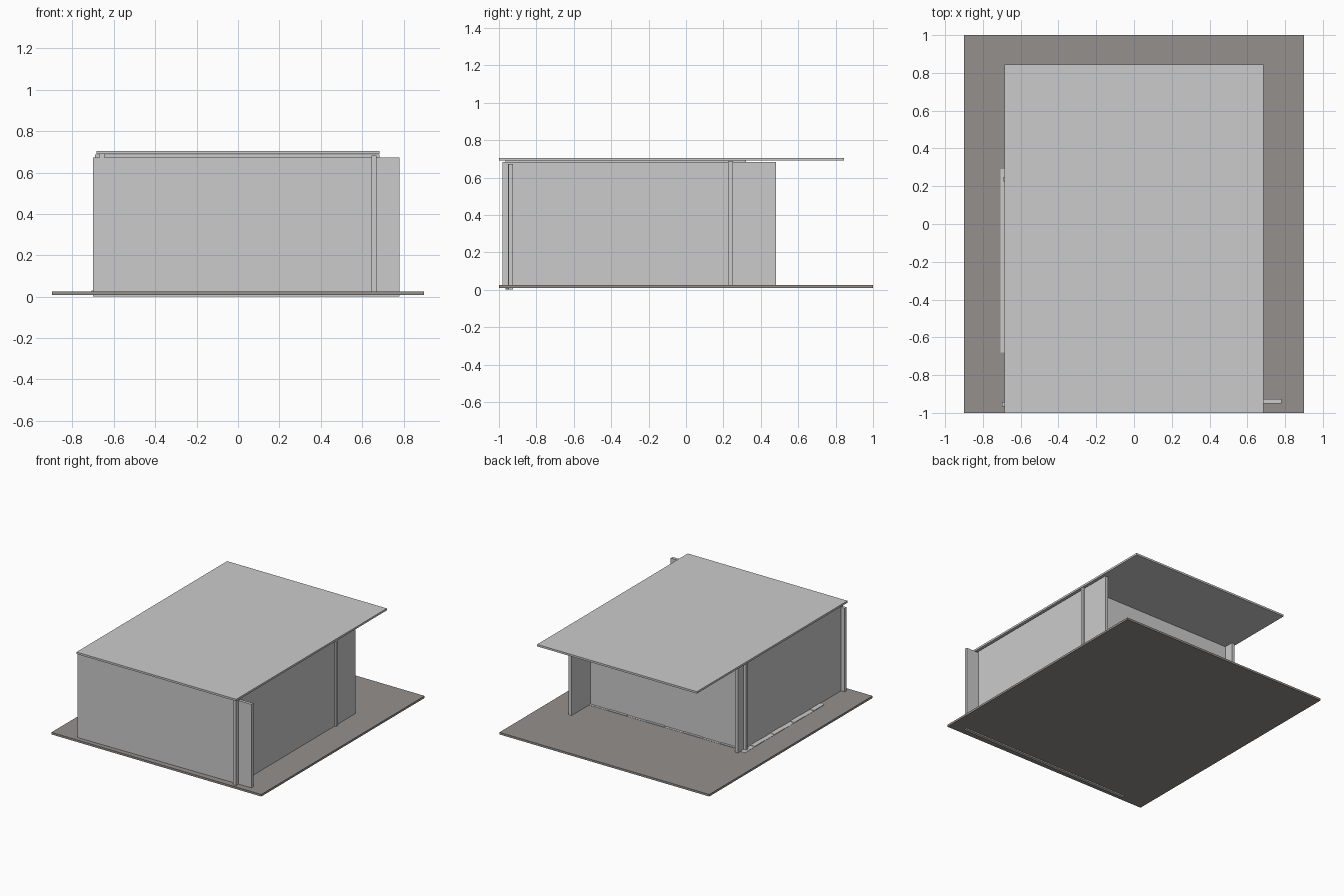
import bpy
import math

if "Cube" in bpy.data.objects:
    bpy.data.objects.remove(bpy.data.objects["Cube"])


def box(name, x, y, z, turn=0.0, mat=None):
    """Box from (min, max) ranges, optionally turned about its own z axis."""
    bpy.ops.mesh.primitive_cube_add(
        size=1, location=[sum(r) / 2 for r in (x, y, z)], rotation=(0, 0, turn))
    ob = bpy.context.object
    ob.name = name
    ob.scale = [r[1] - r[0] for r in (x, y, z)]
    bpy.ops.object.transform_apply(location=False, rotation=False, scale=True)
    if mat:
        ob.data.materials.append(mat)
    return ob


board = bpy.data.materials.new("dark_board")
board.diffuse_color = (0.30, 0.28, 0.265, 1)
board.use_nodes = True
board.node_tree.nodes["Principled BSDF"].inputs["Base Color"].default_value = board.diffuse_color

# Base board and flat roof
box("base_board", (-0.9, 0.9), (-1, 1), (0.009, 0.025), mat=board)
box("roof", (-0.685, 0.685), (-1, 0.845), (0.69, 0.705))

# Front wall sits very slightly askew and passes through the base
box("front_wall", (-0.70, 0.78), (-0.958, -0.934), (0, 0.672),
    turn=math.atan2(0.016, 1.48))

# Side walls and the recessed back wall, crossing at the corners
box("right_wall", (0.645, 0.67), (-0.98, 0.48), (0.02, 0.683))
box("left_wall", (-0.67, -0.645), (-0.965, 0.32), (0.02, 0.69))
box("back_wall", (-0.69, 0.683), (0.225, 0.25), (0.02, 0.687))

# Jointed strips along the foot of the left and back walls
N = 8
for i in range(N):
    top = 0.029 if i % 2 == 0 else 0.0265
    a = -0.68 + i * 0.97 / N
    box(f"left_foot_strip_{i + 1}", (-0.708, -0.67), (a, a + 0.97 / N), (0.02, top))
    step = 1.29 / N
    b = -0.645 + i * step
    box(f"back_foot_strip_{i + 1}", (b, b + step), (0.25, 0.268), (0.02, top))
